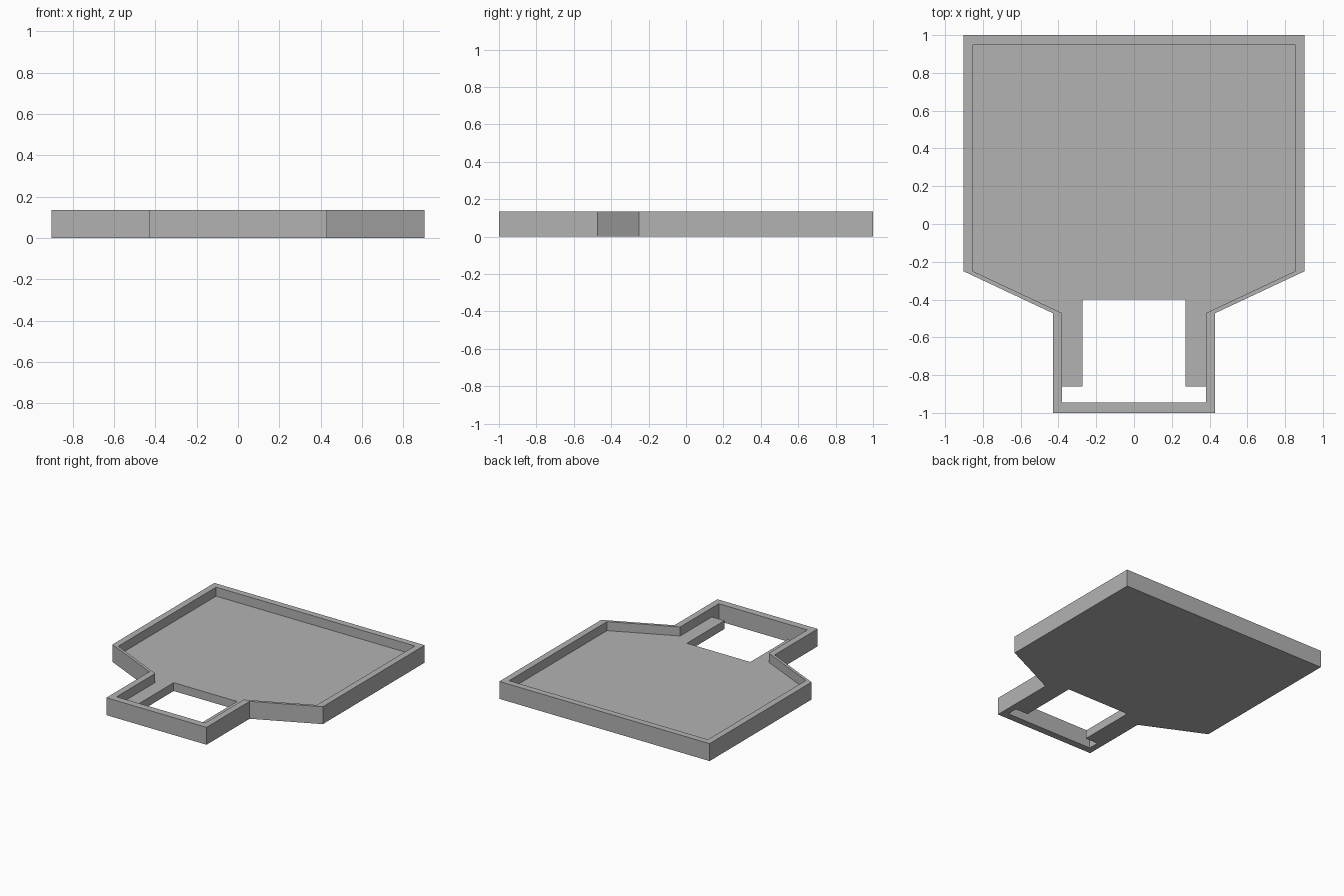
import bpy
import bmesh

HEIGHT = 0.135
FLOOR = 0.065
WALL = 0.05

if "Cube" in bpy.data.objects:
    bpy.data.objects.remove(bpy.data.objects["Cube"], do_unlink=True)

grey = bpy.data.materials.new("plain_grey")
grey.use_nodes = True
grey.diffuse_color = (0.45, 0.45, 0.45, 1)
grey.node_tree.nodes["Principled BSDF"].inputs["Base Color"].default_value = grey.diffuse_color


def prism(name, half, z0, z1):
    """Extrude an outline given by its +x half, mirrored across x = 0."""
    outline = half + [(-x, y) for x, y in reversed(half)]
    bm = bmesh.new()
    face = bm.faces.new([bm.verts.new((x, y, z0)) for x, y in outline])
    top = bmesh.ops.extrude_face_region(bm, geom=[face])["geom"]
    bmesh.ops.translate(bm, vec=(0, 0, z1 - z0),
                        verts=[v for v in top if isinstance(v, bmesh.types.BMVert)])
    bmesh.ops.recalc_face_normals(bm, faces=bm.faces)
    mesh = bpy.data.meshes.new(name)
    bm.to_mesh(mesh)
    bm.free()
    mesh.materials.append(grey)
    obj = bpy.data.objects.new(name, mesh)
    bpy.context.collection.objects.link(obj)
    return obj


def cut(body, cutter):
    cutter.hide_render = True
    mod = body.modifiers.new("cut", "BOOLEAN")
    mod.operation = "DIFFERENCE"
    mod.solver = "EXACT"
    mod.object = cutter
    bpy.context.view_layer.objects.active = body
    bpy.ops.object.modifier_apply(modifier=mod.name)
    bpy.data.objects.remove(cutter, do_unlink=True)


def tray_outline(inset):
    """Wide tray tapering to a narrow neck at the front."""
    return [(0.43 - inset, -1 + inset * 1.1), (0.43 - inset, -0.472),
            (0.903 - inset, -0.25), (0.903 - inset, 1 - inset)]


# Tray with raised rim
tray = prism("tray", tray_outline(0), 0, HEIGHT)
cut(tray, prism("pocket_cutter", tray_outline(WALL), FLOOR, HEIGHT + 0.1))

# Opening through the neck floor, leaving a ledge on either side
neck = 0.43 - WALL
opening = [(neck, -1 + WALL * 1.1), (neck, -0.86), (0.272, -0.86), (0.272, -0.4)]
cut(tray, prism("opening_cutter", opening, -0.1, HEIGHT + 0.1))
